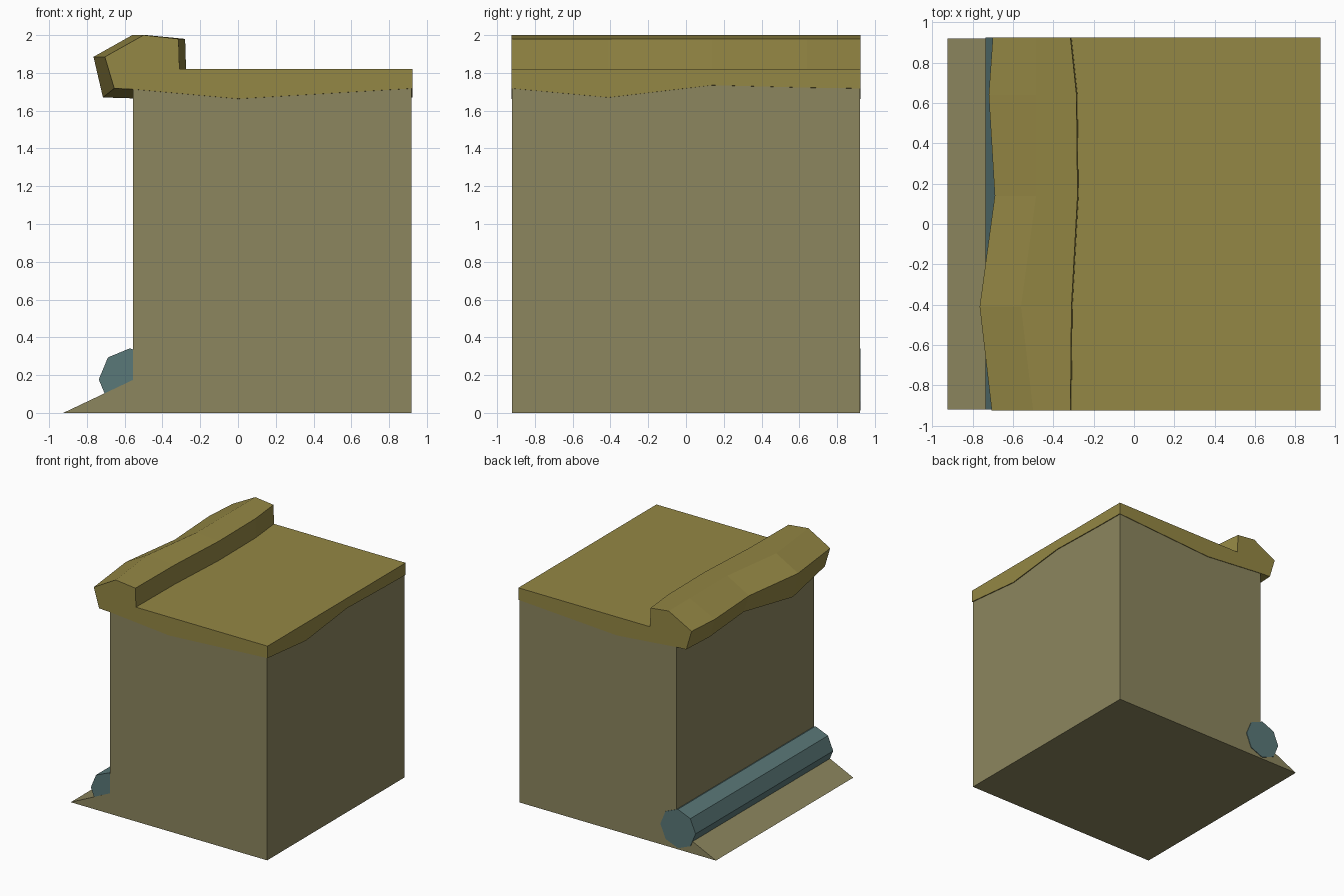
import bpy
import math

cube = bpy.data.objects.get("Cube")
if cube:
    bpy.data.objects.remove(cube, do_unlink=True)


def material(name, r, g, b):
    m = bpy.data.materials.new(name)
    m.use_nodes = True
    m.diffuse_color = (r, g, b, 1)
    m.node_tree.nodes["Principled BSDF"].inputs["Base Color"].default_value = (r, g, b, 1)
    return m


def loft(name, sections, mat):
    """Skin a row of (y, [(x, z), ...]) sections and cap both ends."""
    n = len(sections[0][1])
    last = (len(sections) - 1) * n
    verts = [(x, y, z) for y, ring in sections for x, z in ring]
    faces = [tuple(range(n)), tuple(last + i for i in reversed(range(n)))]
    for s in range(len(sections) - 1):
        for i in range(n):
            j = (i + 1) % n
            a, b = s * n, (s + 1) * n
            faces.append((a + j, a + i, b + i, b + j))
    mesh = bpy.data.meshes.new(name)
    mesh.from_pydata(verts, [], faces)
    mesh.materials.append(mat)
    obj = bpy.data.objects.new(name, mesh)
    bpy.context.collection.objects.link(obj)
    return obj


earth = material("earth", 0.263, 0.238, 0.112)
grass = material("dry grass", 0.296, 0.242, 0.058)
pipe_blue = material("slate blue", 0.102, 0.188, 0.188)

# Earth block with a sloping foot on its -x side
block = [(-0.925, 0), (0.918, 0), (0.918, 1.8), (-0.555, 1.8), (-0.555, 0.175)]
loft("earth_block", [(-0.92, block), (0.92, block)], earth)

# Eight-sided pipe resting along the foot of the wall
octagon = [(-0.572 + 0.165 * math.cos(k * math.pi / 4),
            0.177 + 0.165 * math.sin(k * math.pi / 4)) for k in range(8)]
loft("foot_pipe", [(-0.919, octagon), (0.925, octagon)], pipe_blue)


# Turf slab with an overhanging raised lip, its edges wavering along y
def turf_section(lip, peak, ridge, hem):
    return [(0.925, hem), (0.925, 1.82), (ridge + 0.005, 1.82), (ridge, 1.98),
            (peak, 2.0), (lip, 1.885), (lip + 0.05, hem), (-0.55, hem - 0.005),
            (0, hem - 0.055)][::-1]


stations = [
    (-0.925, -0.705, -0.50, -0.315, 1.718),
    (-0.41, -0.765, -0.56, -0.31, 1.67),
    (0.14, -0.69, -0.485, -0.28, 1.735),
    (0.64, -0.72, -0.485, -0.285, 1.722),
    (0.925, -0.70, -0.485, -0.315, 1.718),
]
loft("turf_top", [(y, turf_section(*shape)) for y, *shape in stations], grass)
